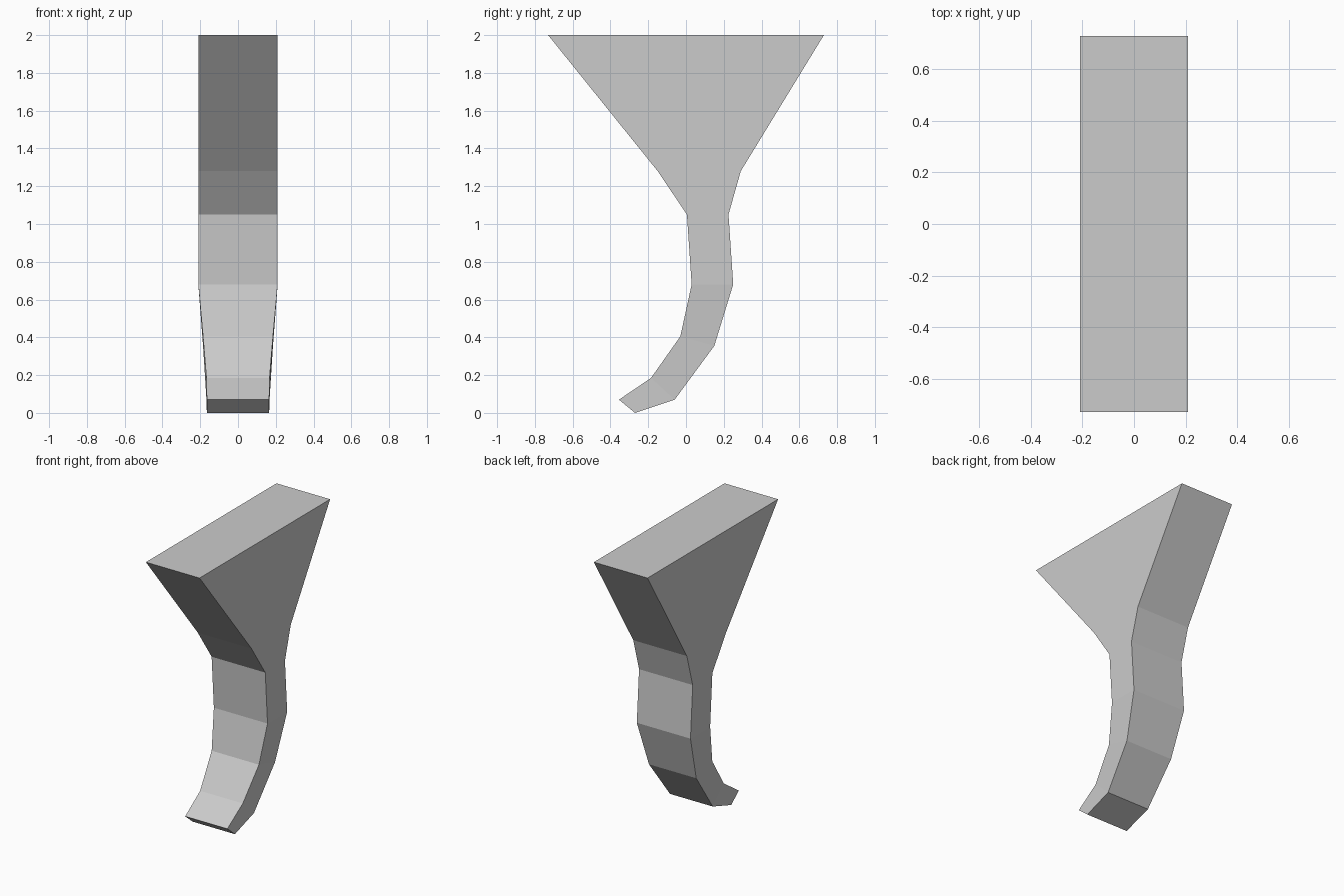
import bpy, bmesh

cube = bpy.data.objects.get("Cube")
if cube:
    bpy.data.objects.remove(cube, do_unlink=True)

# Single stone-grey material
grey = bpy.data.materials.new("light grey")
grey.use_nodes = True
colour = (0.6, 0.6, 0.6, 1)
grey.diffuse_color = colour
grey.node_tree.nodes["Principled BSDF"].inputs["Base Color"].default_value = colour

# Cross-sections from top to toe: front (y, z), back (y, z), half width
sections = [
    ((-0.73, 2.0), (0.73, 2.0), 0.21),
    ((-0.15, 1.28), (0.29, 1.28), 0.21),
    ((0.005, 1.05), (0.225, 1.05), 0.21),
    ((0.03, 0.68), (0.25, 0.68), 0.21),
    ((-0.03, 0.405), (0.15, 0.355), 0.185),
    ((-0.185, 0.185), (-0.06, 0.07), 0.167),
    ((-0.355, 0.07), (-0.27, 0.0), 0.165),
]

# Loft the sections into a curved bracket leg
bm = bmesh.new()
rings = []
for front, back, w in sections:
    corners = [(-w, *front), (w, *front), (w, *back), (-w, *back)]
    rings.append([bm.verts.new(c) for c in corners])
for upper, lower in zip(rings, rings[1:]):
    for i in range(4):
        j = (i + 1) % 4
        bm.faces.new((upper[i], upper[j], lower[j], lower[i]))
bm.faces.new(rings[0])
bm.faces.new(rings[-1])
bmesh.ops.recalc_face_normals(bm, faces=bm.faces)

mesh = bpy.data.meshes.new("curved_leg")
bm.to_mesh(mesh)
bm.free()
mesh.materials.append(grey)
leg = bpy.data.objects.new("curved_leg", mesh)
bpy.context.collection.objects.link(leg)
